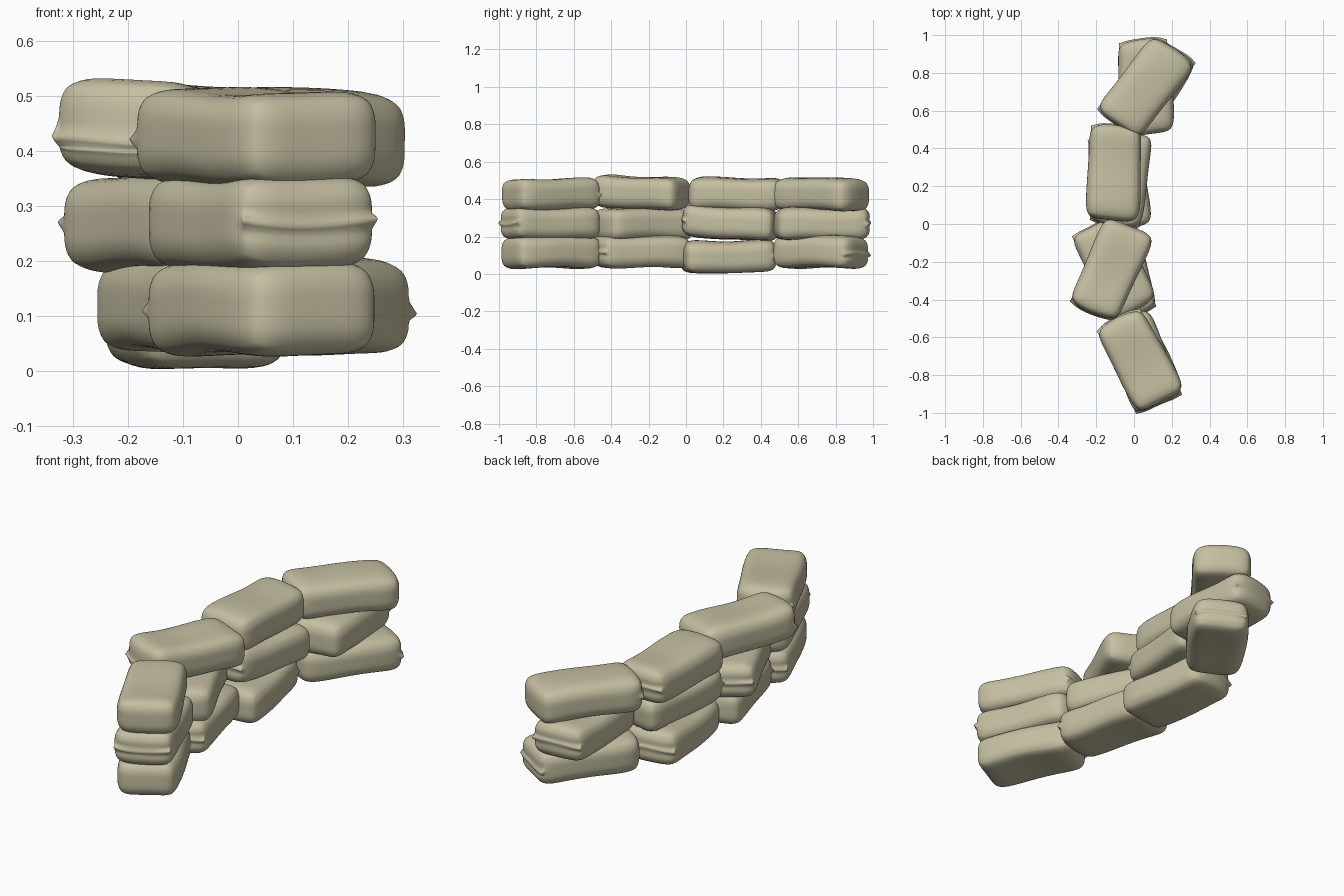
import bpy, bmesh, math, random
from mathutils import Vector, Matrix

if "Cube" in bpy.data.objects:
    bpy.data.objects.remove(bpy.data.objects["Cube"])

random.seed(4)

# Sandbag half sizes and corner radius
HX, HY, HZ, R = 0.146, 0.254, 0.087, 0.06

mat = bpy.data.materials.new("sack_cloth")
mat.diffuse_color = (0.56, 0.52, 0.36, 1)
mat.use_nodes = True
mat.node_tree.nodes["Principled BSDF"].inputs["Base Color"].default_value = mat.diffuse_color


def sandbag(name, loc, rot, tilt=0.0, seam=1, drop=0.0, flare=0.022):
    """Soft rounded bag lying along y, with a pinched seam on one end."""
    bm = bmesh.new()
    bmesh.ops.create_cube(bm, size=2)
    bmesh.ops.subdivide_edges(bm, edges=bm.edges[:], cuts=9, use_grid_fill=True)
    ph = [random.uniform(0, 6.28) for _ in range(4)]
    for v in bm.verts:
        tx, ty, tz = v.co
        # rounded box
        p = Vector((math.sin(tx * math.pi / 2) * HX,
                    math.sin(ty * math.pi / 2) * HY, tz * HZ))
        inner = Vector([max(-(h - R), min(h - R, c))
                        for c, h in zip(p, (HX, HY, HZ))])
        d = p - inner
        q = inner + d.normalized() * R if d.length > 1e-6 else p
        # gentle slump, waist and softened corners
        u, w = q.x / HX, q.y / HY
        q.z *= 1 - 0.04 * math.cos(w * math.pi) * (1 - u * u) - 0.05 * u * u
        q.z += 0.004 * math.sin(4 * w + ph[0]) + 0.003 * math.sin(3 * u + ph[1])
        q.x *= 0.98 + 0.03 * math.sin(3 * w + ph[2])
        q.y += 0.006 * math.sin(2.5 * u + ph[3])
        corner = 1 - 0.05 * u * u * w * w
        q.x *= corner
        q.y *= corner
        # stitched end: thin ridge pulled out across the middle
        if ty * seam > 0.99:
            if abs(tz) < 0.05:
                q.y += seam * (0.008 + flare * abs(tx) ** 2)
                q.x *= 1 + 0.13 * abs(tx) ** 3
                q.z += 0.008 * math.sin(3 * tx + ph[1]) - drop
            elif abs(tz) < 0.25:
                q.y -= seam * 0.006
                q.z = q.z * 0.7 - drop
            elif abs(tz) < 0.5:
                q.z -= drop * 0.5
        v.co = q
    bmesh.ops.recalc_face_normals(bm, faces=bm.faces[:])
    for f in bm.faces:
        f.smooth = True
    me = bpy.data.meshes.new(name)
    bm.to_mesh(me)
    bm.free()
    me.materials.append(mat)
    ob = bpy.data.objects.new(name, me)
    bpy.context.collection.objects.link(ob)
    ob.matrix_world = (Matrix.Translation(loc)
                       @ Matrix.Rotation(math.radians(rot), 4, 'Z')
                       @ Matrix.Rotation(math.radians(tilt), 4, 'X'))
    sub = ob.modifiers.new("soften", 'SUBSURF')
    sub.levels = sub.render_levels = 1


# Each layer, front to back: x, y, z, turn, tilt, seam end, seam drop
layers = {
    "bottom": [(0.04, -0.72, 0.117, 25, 0, 1, 0), (-0.07, -0.24, 0.12, 15, 0, -1, 0),
               (-0.08, 0.225, 0.09, 9, 1, 1, 0), (0.08, 0.72, 0.118, -35, 0, 1, 0.01)],
    "middle": [(0.04, -0.725, 0.266, 22, 0, -1, 0), (-0.105, -0.23, 0.266, 25, 0, 1, 0),
               (-0.07, 0.24, 0.271, -8, -3, -1, 0), (0.06, 0.725, 0.266, 3, 0, 1, 0)],
    "top": [(0.03, -0.72, 0.423, 28, 1, 1, 0.01), (-0.12, -0.24, 0.434, -24, -2.5, -1, 0.03),
            (-0.105, 0.27, 0.427, -2, -1, 1, 0), (0.062, 0.725, 0.427, -38, -1, -1, 0)],
}
for layer, bags in layers.items():
    for i, (x, y, z, turn, tilt, seam, drop) in enumerate(bags, 1):
        sandbag(f"{layer}_sandbag_{i}", (x, y, z), turn, tilt, seam, drop)
